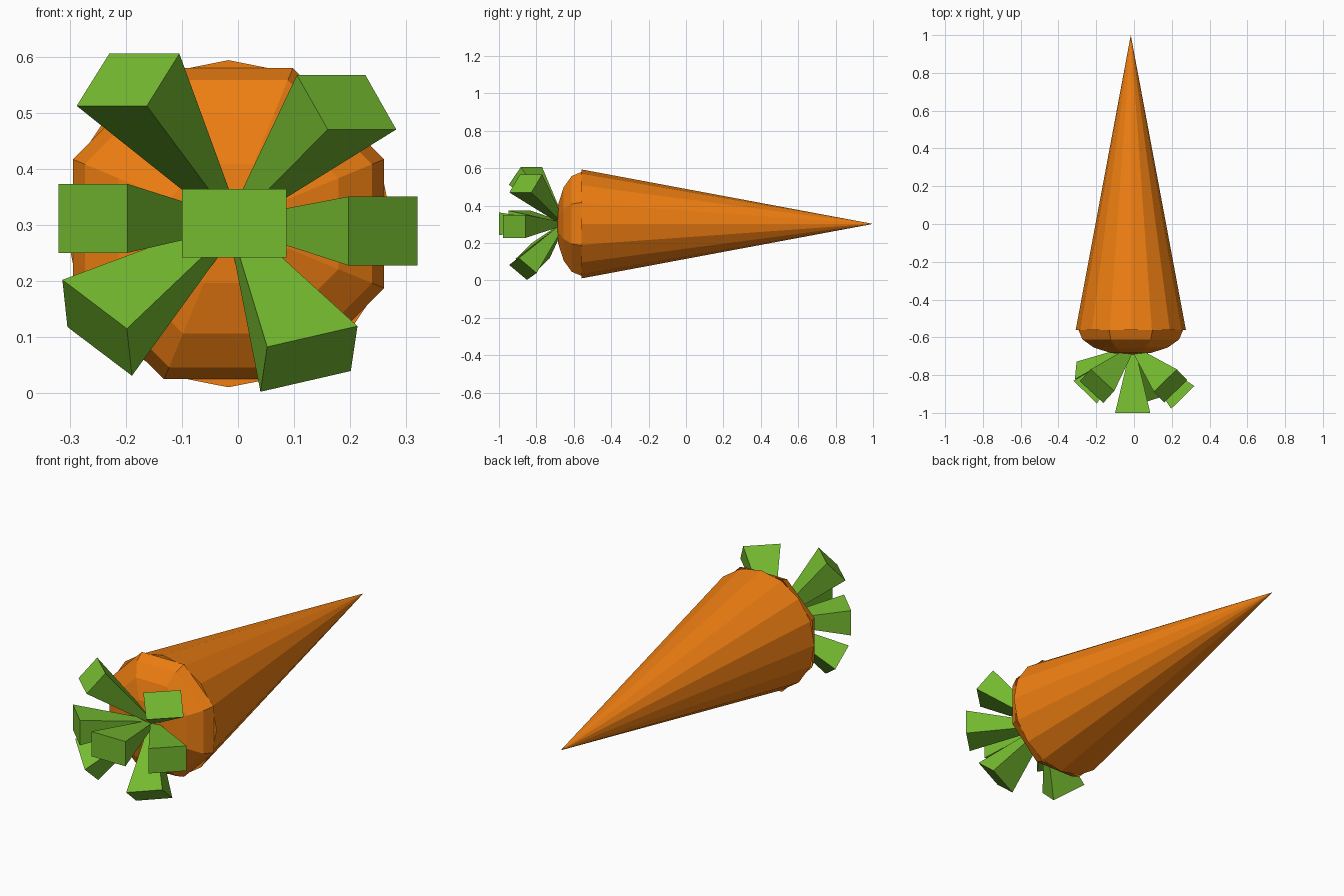
import bpy, bmesh, math
from mathutils import Matrix, Vector

if "Cube" in bpy.data.objects:
    bpy.data.objects.remove(bpy.data.objects["Cube"])


def material(name, color):
    mat = bpy.data.materials.new(name)
    mat.diffuse_color = color
    mat.use_nodes = True
    mat.node_tree.nodes["Principled BSDF"].inputs["Base Color"].default_value = mat.diffuse_color
    return mat


def add_object(name, bm, mat):
    bmesh.ops.recalc_face_normals(bm, faces=bm.faces)
    mesh = bpy.data.meshes.new(name)
    bm.to_mesh(mesh)
    bm.free()
    mesh.materials.append(mat)
    obj = bpy.data.objects.new(name, mesh)
    bpy.context.collection.objects.link(obj)
    return obj


orange = material("root_orange", (0.86, 0.21, 0.006, 1))
green = material("leaf_green", (0.18, 0.50, 0.03, 1))
AXIS_X, AXIS_Z, BASE_Y = -0.017, 0.302, -0.56
to_y = Matrix.Rotation(-math.pi / 2, 4, 'X')

# Root: sixteen-sided cone pointing to +y
bm = bmesh.new()
length = 1.0 - BASE_Y
bmesh.ops.create_cone(bm, cap_ends=True, segments=16, radius1=0.2915, radius2=0,
                      depth=length)
bmesh.ops.remove_doubles(bm, verts=bm.verts, dist=1e-4)
bm.transform(Matrix.Translation((AXIS_X, BASE_Y + length / 2, AXIS_Z)) @ to_y)
add_object("root", bm, orange)

# Crown: flattened eight-sided half dome closing the wide end
bm = bmesh.new()
bmesh.ops.create_uvsphere(bm, u_segments=8, v_segments=8, radius=0.30)
bmesh.ops.delete(bm, geom=[v for v in bm.verts if v.co.z > 0.01], context='VERTS')
bm.transform(Matrix.Translation((AXIS_X, BASE_Y, AXIS_Z)) @ to_y
             @ Matrix.Diagonal((1, 1, 0.133 / 0.30, 1))
             @ Matrix.Rotation(math.pi / 8, 4, 'Z'))
add_object("crown", bm, orange)

# Leaves: tapered blocks fanning out of the crown
# each entry: centre of the outer end, its width vector, its thickness vector
ROOT_POINT = Vector((-0.007, -0.655, 0.303))
leaves = {
    "leaf_centre": ((-0.007, -1.0, 0.3025), (0.186, 0, 0), (0, 0, -0.122)),
    "leaf_right": ((0.2585, -0.918, 0.289), (0.123, 0.12, 0), (0, 0, -0.123)),
    "leaf_left": ((-0.2585, -0.89, 0.3115), (0.123, -0.12, 0), (0, 0, -0.123)),
    "leaf_upper_left": ((-0.196, -0.858, 0.5585), (0.125, -0.115, 0), (-0.058, -0.063, -0.093)),
    "leaf_upper_right": ((0.1935, -0.857, 0.5185), (0.122, 0.118, 0), (0.055, -0.057, -0.097)),
    "leaf_lower_left": ((-0.251, -0.82, 0.1165), (0.115, -0.09, -0.087), (0.009, 0.0925, -0.084)),
    "leaf_lower_right": ((0.1265, -0.872, 0.061), (0.161, 0.0515, 0.037), (-0.012, 0.095, -0.08)),
}
for name, (end, width, thick) in leaves.items():
    u, v = Vector(width) / 2, Vector(thick) / 2
    bm = bmesh.new()
    rings = [[bm.verts.new(c + (u * a + v * b) * s)
              for a, b in ((-1, -1), (1, -1), (1, 1), (-1, 1))]
             for c, s in ((ROOT_POINT, 0.12), (Vector(end), 1))]
    for ring in rings:
        bm.faces.new(ring)
    for i in range(4):
        j = (i + 1) % 4
        bm.faces.new((rings[0][i], rings[0][j], rings[1][j], rings[1][i]))
    add_object(name, bm, green)
